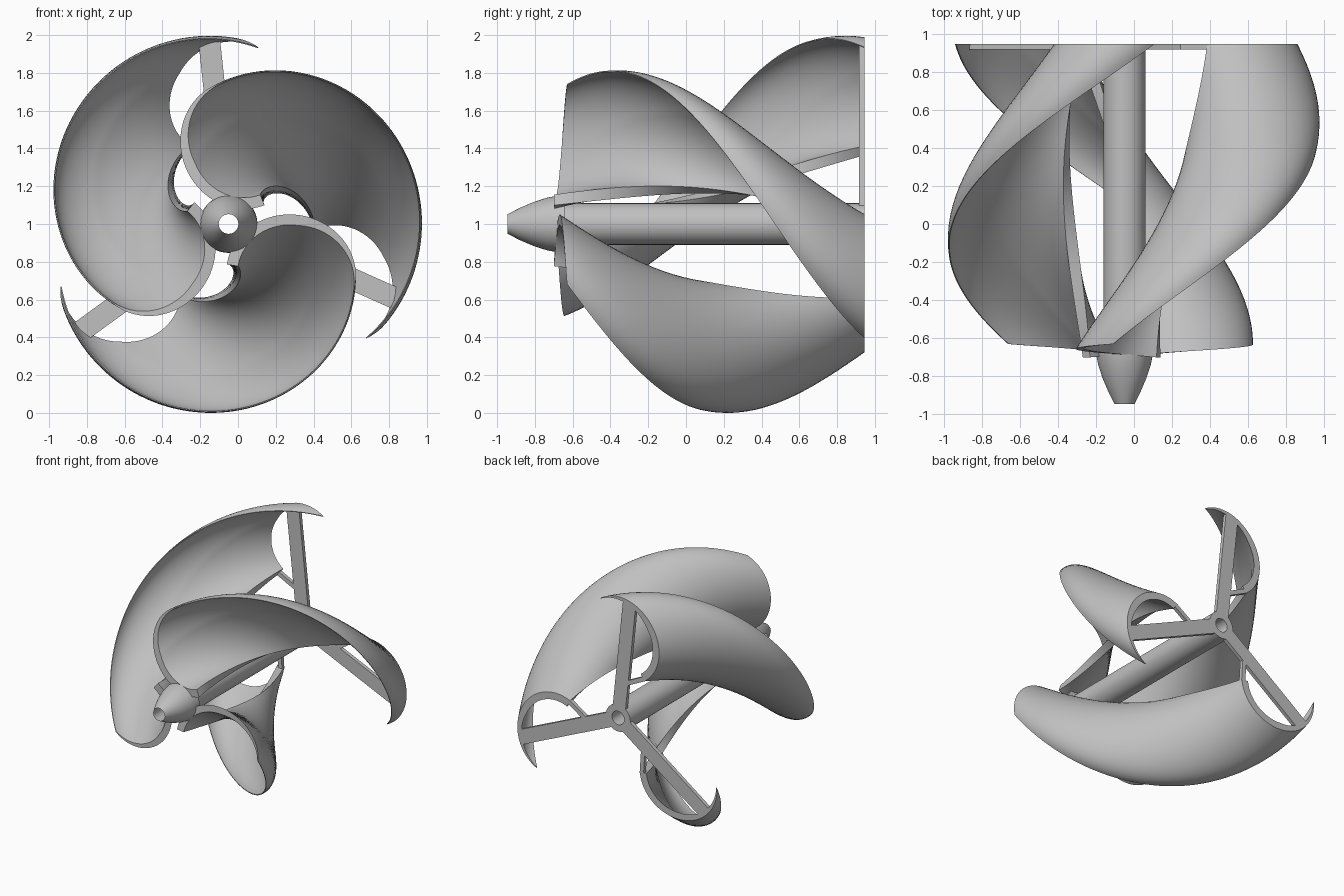
import bpy, bmesh
from math import sin, cos, pi, radians, atan2
from mathutils import Vector

if "Cube" in bpy.data.objects:
    bpy.data.objects.remove(bpy.data.objects["Cube"])

AXIS_X, AXIS_Z = -0.05, 1.0
BACK, FRONT = 0.945, -0.945

grey = bpy.data.materials.new("plain grey")
grey.use_nodes = True
grey.diffuse_color = (0.53, 0.53, 0.53, 1)
grey.node_tree.nodes["Principled BSDF"].inputs["Base Color"].default_value = (0.53, 0.53, 0.53, 1)


def finish(name, bm, smooth=True):
    bmesh.ops.recalc_face_normals(bm, faces=bm.faces)
    mesh = bpy.data.meshes.new(name)
    bm.to_mesh(mesh)
    bm.free()
    mesh.materials.append(grey)
    ob = bpy.data.objects.new(name, mesh)
    bpy.context.collection.objects.link(ob)
    if smooth:
        bpy.ops.object.select_all(action="DESELECT")
        ob.select_set(True)
        bpy.context.view_layer.objects.active = ob
        bpy.ops.object.shade_smooth_by_angle(angle=radians(35))
    return ob


def loft(bm, rings, closed):
    """Skin equal-length vertex rings with quads."""
    count = len(rings[0])
    pairs = list(zip(rings, rings[1:]))
    if closed:
        pairs.append((rings[-1], rings[0]))
    for a, b in pairs:
        for i in range(count):
            j = (i + 1) % count
            bm.faces.new((a[i], a[j], b[j], b[i]))


def polar(r, degrees):
    return Vector((r * cos(radians(degrees)), r * sin(radians(degrees))))


def section_point(f, t, turn, inner):
    """Point on the half-round section: f runs front to back, t root to tip."""
    centre = polar(0.425 + 0.682 * f - 0.456 * f * f, 81.2 - 107.7 * f + turn)
    chord = polar(1, 111.3 - 176 * f + turn)
    side = Vector((-chord.y, chord.x))
    radius = 0.344 + 0.004 * f
    if inner:
        radius -= 0.006 + 0.054 * min(1, 2 * (1 - t))
    p = centre - chord * radius * cos(pi * t) + side * 0.92 * radius * sin(pi * t)
    start = -0.70 + 0.07 * t
    return (p.x + AXIS_X, start + f * (BACK - start), p.y + AXIS_Z)


def blade(name, turn, steps=64, n=32):
    bm = bmesh.new()
    rings = []
    for k in range(steps + 1):
        f = k / steps
        pts = [section_point(f, i / n, turn, False) for i in range(n + 1)]
        pts += [section_point(f, i / n, turn, True) for i in range(n, -1, -1)]
        rings.append([bm.verts.new(p) for p in pts])
    loft(bm, rings, False)
    # crescent end caps
    for ring in (rings[0], rings[-1]):
        for i in range(n):
            bm.faces.new((ring[i], ring[i + 1], ring[-2 - i], ring[-1 - i]))
    return finish(name, bm)


def flat_bar(name, a, b, width, depth=0.03):
    """Box between two points in the rear plane."""
    d = (b - a).normalized()
    s = Vector((-d.y, d.x)) * width / 2
    bm = bmesh.new()
    rings = [[bm.verts.new((p.x + AXIS_X, y, p.y + AXIS_Z))
              for p in (a + s, b + s, b - s, a - s)]
             for y in (BACK - depth, BACK)]
    loft(bm, rings, False)
    for ring in rings:
        bm.faces.new(ring)
    return finish(name, bm, False)


def lathe(name, profile, sides=48):
    """Closed (radius, y) profile turned around the shaft axis."""
    bm = bmesh.new()
    rings = []
    for k in range(sides):
        a = 2 * pi * k / sides
        rings.append([bm.verts.new((AXIS_X + r * cos(a), y, AXIS_Z + r * sin(a)))
                      for r, y in profile])
    loft(bm, rings, True)
    return finish(name, bm)


# Hollow shaft and tapered nose
lathe("shaft", [(0.11, -0.64), (0.11, BACK), (0.055, BACK), (0.055, -0.64)])
lathe("nose_cone", [(0.052, FRONT), (0.085, -0.88), (0.115, -0.81), (0.138, -0.74),
                    (0.15, -0.68), (0.153, -0.64), (0.055, -0.64)])

# Three blades, each with a rear arm and a short brace to the blade root
for i, label in enumerate(("right", "upper", "lower")):
    turn = 120 * i
    blade(label + "_blade", turn)
    arm_angle = turn - 24
    flat_bar(label + "_rear_arm", polar(0.085, arm_angle), polar(0.965, arm_angle), 0.115)
    flat_bar(label + "_root_brace", polar(0.28, arm_angle), polar(0.45, turn + 2), 0.035)
